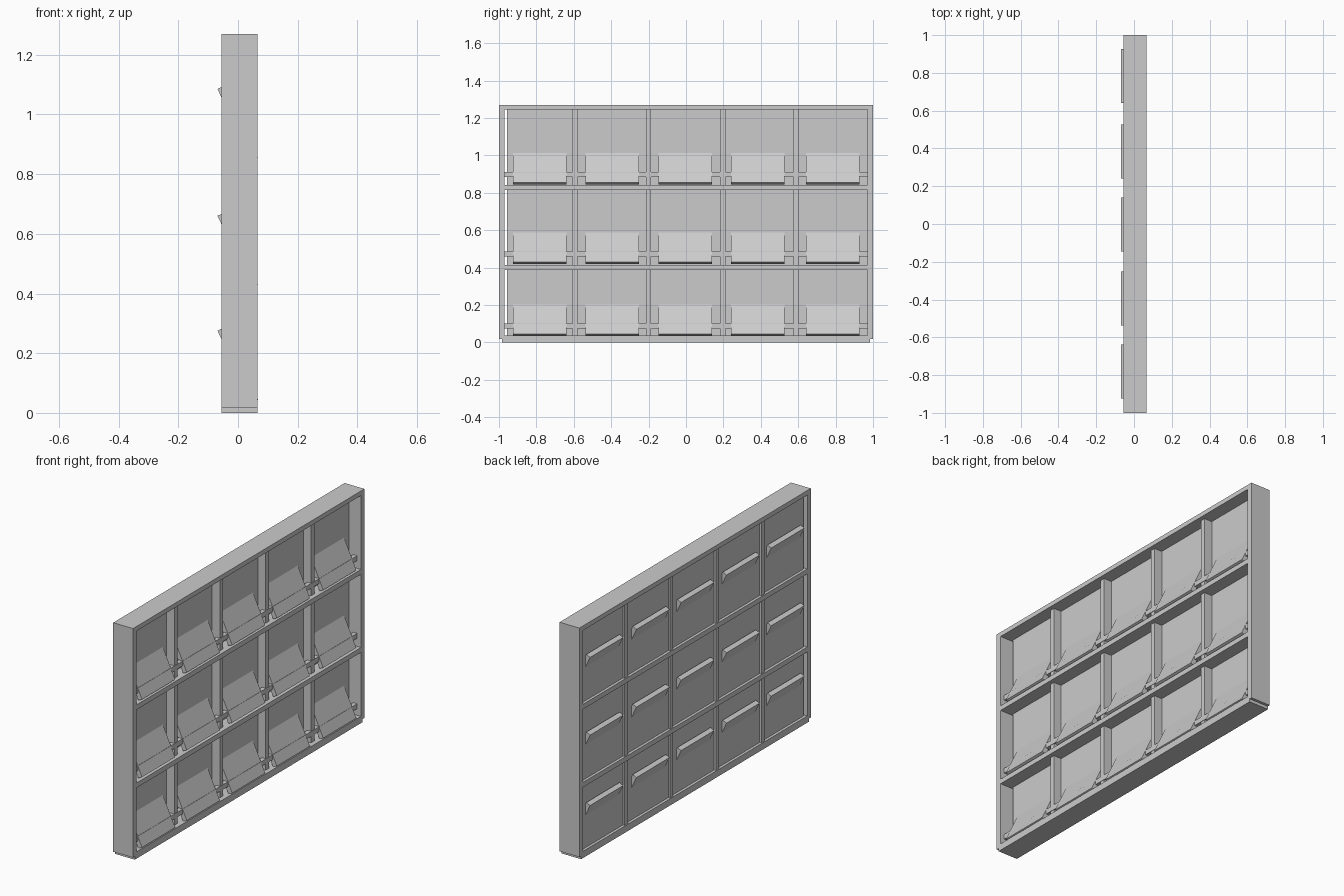
import bpy
from mathutils import Vector

cube = bpy.data.objects.get("Cube")
if cube:
    bpy.data.objects.remove(cube, do_unlink=True)

GREY = (0.6, 0.6, 0.6, 1)
grey = bpy.data.materials.new("plain_grey")
grey.use_nodes = True
grey.diffuse_color = GREY
grey.node_tree.nodes["Principled BSDF"].inputs["Base Color"].default_value = GREY


def prism(name, profile, y0, y1):
    """Extrude an x-z profile along y."""
    n = len(profile)
    verts = [(x, y, z) for y in (y0, y1) for x, z in profile]
    faces = [tuple(range(n)), tuple(reversed(range(n, 2 * n)))]
    faces += [(i, i + n, (i + 1) % n + n, (i + 1) % n) for i in range(n)]
    mesh = bpy.data.meshes.new(name)
    mesh.from_pydata(verts, [], faces)
    mesh.materials.append(grey)
    obj = bpy.data.objects.new(name, mesh)
    bpy.context.collection.objects.link(obj)
    return obj


def board(name, x, y, z):
    return prism(name, [(x[0], z[0]), (x[1], z[0]), (x[1], z[1]), (x[0], z[1])], *y)


DEPTH = (-0.055, 0.065)
INNER = 0.97

# Outer frame
board("top_board", DEPTH, (-1, 1), (1.245, 1.27))
board("bottom_board", DEPTH, (-0.985, 0.985), (0, 0.037))
board("right_side_board", DEPTH, (-1, -INNER), (0.017, 1.245))
board("left_side_board", DEPTH, (INNER, 1), (0.017, 1.245))

# Back panel, with a narrow slot left open at one end
board("back_panel", (-0.04, -0.007), (-0.957, INNER), (0.03, 1.25))

# Shelves
for z in (0.387, 0.814):
    board("shelf", DEPTH, (-INNER, INNER), (z, z + 0.027))

# Upright dividers
for y in (-0.594, -0.2, 0.196, 0.588):
    board("divider", (-0.05, 0.04), (y - 0.014, y + 0.014), (0.03, 1.25))

# Sloping plates that pass through the back panel, and the rails under them
low, high = Vector((0.067, 0.854)), Vector((-0.046, 1.096))
slope = (high - low).normalized()
thick = Vector((-slope.y, slope.x)) * 0.025
plate = [low, high, high + thick, low + thick]
for drop in (0, 0.425, 0.81):
    board("rail", (0.018, 0.042), (-INNER, INNER), (0.883 - drop, 0.91 - drop))
    for y in (-0.782, -0.395, -0.003, 0.383, 0.784):
        prism("sloping_plate", [(p.x, p.y - drop) for p in plate], y - 0.143, y + 0.143)

# Make all faces point outward
import bmesh
for obj in bpy.context.collection.objects:
    if obj.type == 'MESH' and obj.data.materials and obj.data.materials[0] == grey:
        bm = bmesh.new()
        bm.from_mesh(obj.data)
        bmesh.ops.recalc_face_normals(bm, faces=bm.faces)
        bm.to_mesh(obj.data)
        bm.free()
